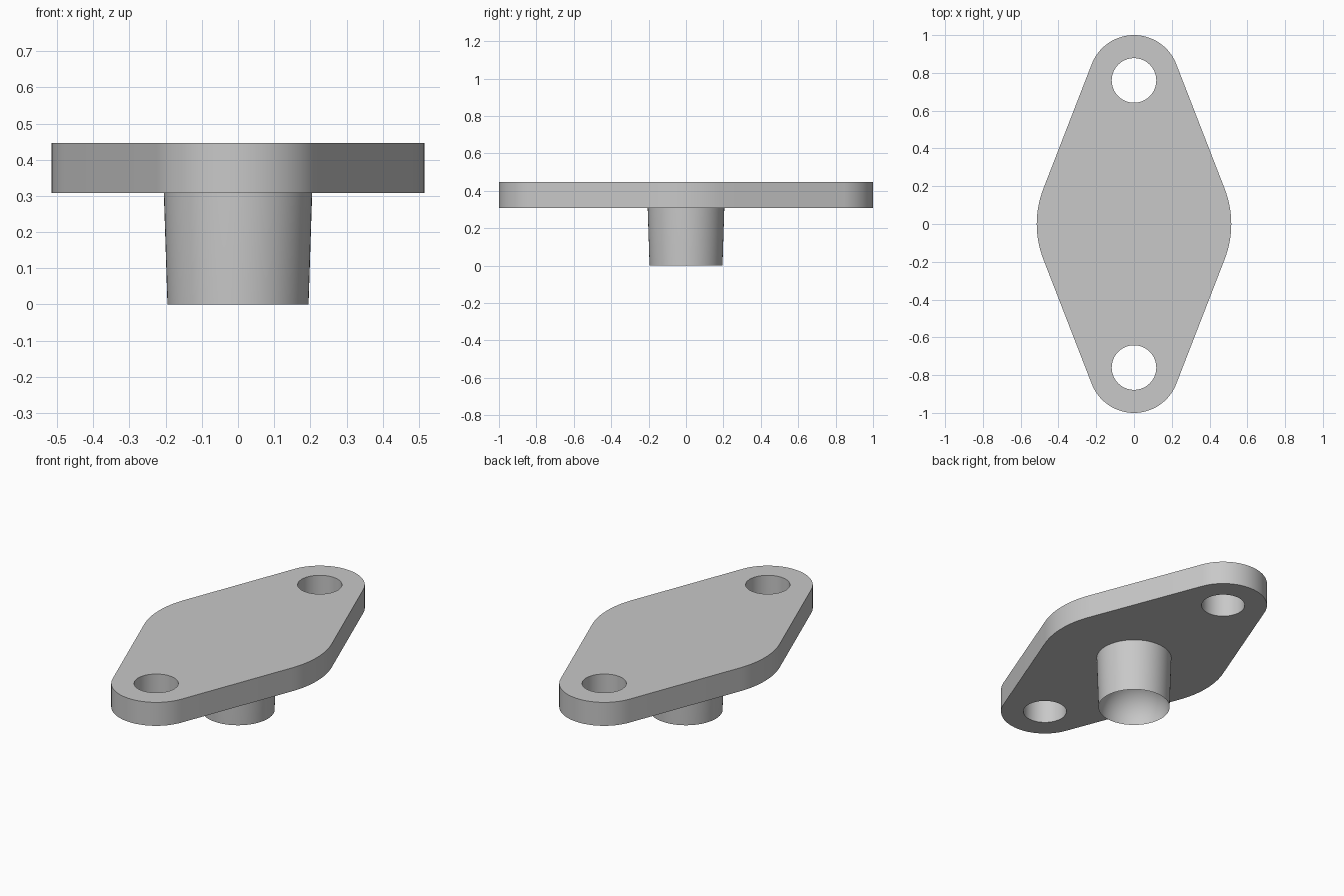
import bpy, bmesh
from math import sin, cos, pi, asin

cube = bpy.data.objects.get("Cube")
if cube:
    bpy.data.objects.remove(cube, do_unlink=True)

PLATE_BOTTOM, PLATE_TOP = 0.308, 0.446
MID_R, END_R, HOLE_R, END_Y = 0.515, 0.24, 0.118, 0.76
BOSS_TOP_R, BOSS_END_R = 0.205, 0.195

grey = bpy.data.materials.new("plain grey")
grey.use_nodes = True
grey.diffuse_color = (0.58, 0.58, 0.58, 1)
grey.node_tree.nodes["Principled BSDF"].inputs["Base Color"].default_value = (0.58, 0.58, 0.58, 1)


def make_object(name, bm):
    bmesh.ops.recalc_face_normals(bm, faces=bm.faces)
    mesh = bpy.data.meshes.new(name)
    bm.to_mesh(mesh)
    bm.free()
    mesh.materials.append(grey)
    obj = bpy.data.objects.new(name, mesh)
    bpy.context.collection.objects.link(obj)
    return obj


def prism(name, outline, z0, z1):
    bm = bmesh.new()
    base = bm.faces.new([bm.verts.new((x, y, z0)) for x, y in outline])
    top = bmesh.ops.extrude_face_region(bm, geom=[base], use_keep_orig=True)["geom"]
    moved = [v for v in top if isinstance(v, bmesh.types.BMVert)]
    bmesh.ops.translate(bm, verts=moved, vec=(0, 0, z1 - z0))
    return make_object(name, bm)


def arc(cy, r, a0, a1, steps):
    angles = [a0 + (a1 - a0) * i / steps for i in range(steps + 1)]
    return [(r * cos(a), cy + r * sin(a)) for a in angles]


def smooth(obj):
    bpy.ops.object.select_all(action='DESELECT')
    bpy.context.view_layer.objects.active = obj
    obj.select_set(True)
    bpy.ops.object.shade_smooth_by_angle(angle=pi / 6)


# Flange plate: a middle circle joined to two end circles by tangent lines
tilt = asin((MID_R - END_R) / END_Y)
outline = (arc(0, MID_R, -tilt, tilt, 16)
           + arc(END_Y, END_R, tilt, pi - tilt, 32)
           + arc(0, MID_R, pi - tilt, pi + tilt, 16)
           + arc(-END_Y, END_R, pi + tilt, 2 * pi - tilt, 32))
plate = prism("flange_plate", outline, PLATE_BOTTOM, PLATE_TOP)

# Bolt holes
for side, name in ((1, "back_hole_cutter"), (-1, "front_hole_cutter")):
    circle = arc(side * END_Y, HOLE_R, 0, 2 * pi, 64)[:-1]
    cutter = prism(name, circle, PLATE_BOTTOM - 0.1, PLATE_TOP + 0.1)
    cutter.hide_render = True
    cut = plate.modifiers.new(name, 'BOOLEAN')
    cut.operation = 'DIFFERENCE'
    cut.solver = 'EXACT'
    cut.object = cutter
    bpy.context.view_layer.objects.active = plate
    bpy.ops.object.modifier_apply(modifier=name)
    bpy.data.objects.remove(cutter, do_unlink=True)
smooth(plate)

# Tapered boss with a hemispherical hollow in its lower end
overlap = PLATE_BOTTOM + 0.02
profile = [(0, overlap), (BOSS_TOP_R, overlap), (BOSS_TOP_R, PLATE_BOTTOM)]
profile += arc(0, BOSS_END_R, 0, pi / 2, 16)
profile[-1] = (0, BOSS_END_R)
bm = bmesh.new()
verts = [bm.verts.new((r, 0, z)) for r, z in profile]
edges = [bm.edges.new(pair) for pair in zip(verts, verts[1:])]
bmesh.ops.spin(bm, geom=verts + edges, cent=(0, 0, 0), axis=(0, 0, 1),
               angle=2 * pi, steps=64, use_merge=True)
bmesh.ops.remove_doubles(bm, verts=bm.verts, dist=0.0001)
smooth(make_object("hollow_boss", bm))
